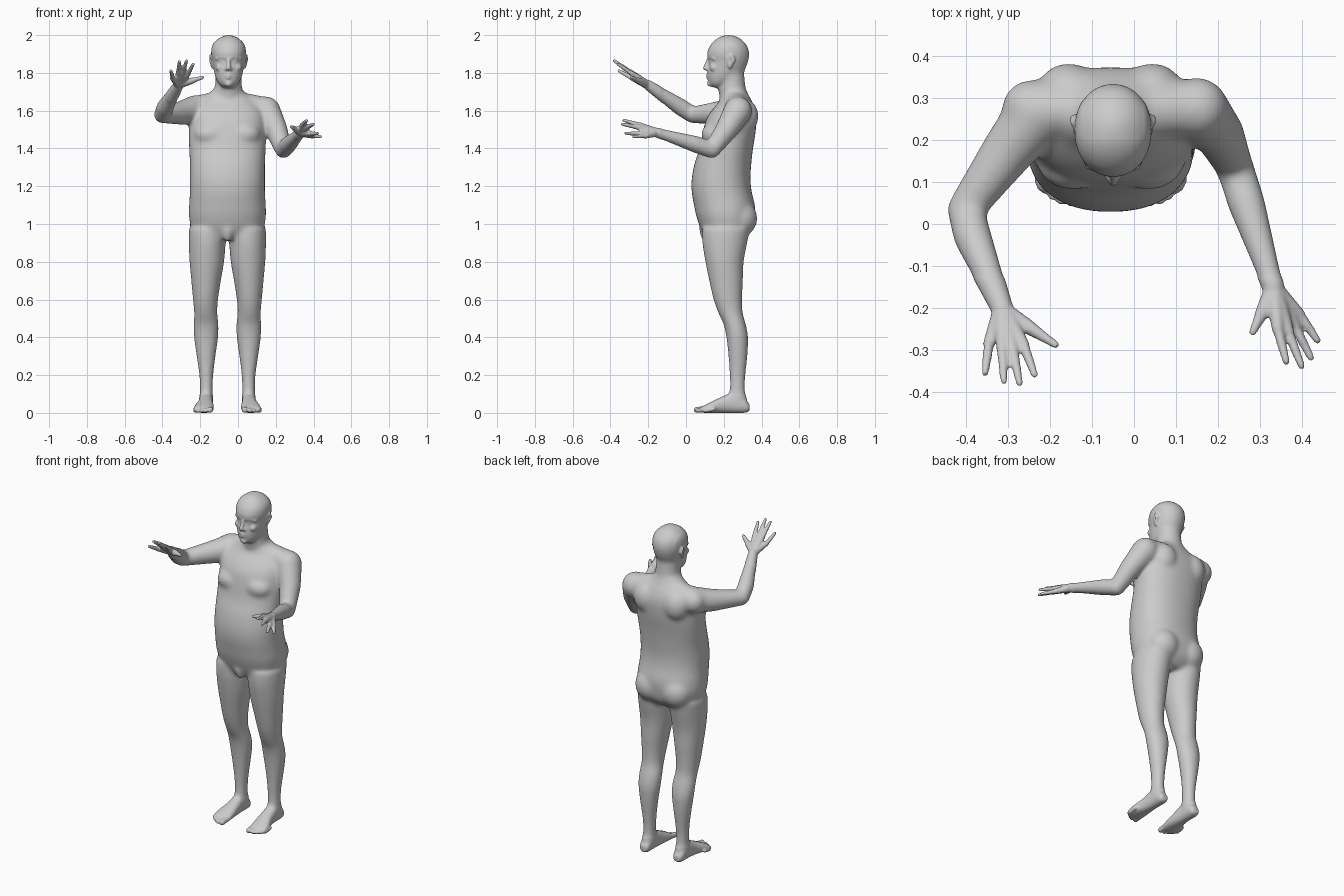
import bpy, bmesh, math
from mathutils import Vector, Matrix

MID = -0.056          # body's plane of symmetry
bm = bmesh.new()


def ball(c, r, scale=(1, 1, 1)):
    m = Matrix.Translation(c) @ Matrix.Diagonal((*scale, 1))
    bmesh.ops.create_uvsphere(bm, u_segments=20, v_segments=12, radius=r, matrix=m)


def chain(*pts):
    """Rounded, tapering limb through (x, y, z, radius) points."""
    for p in pts:
        ball(p[:3], p[3])
    for p, q in zip(pts, pts[1:]):
        a, b = Vector(p[:3]), Vector(q[:3])
        d = b - a
        m = Matrix.Translation((a + b) / 2) @ d.to_track_quat('Z', 'Y').to_matrix().to_4x4()
        bmesh.ops.create_cone(bm, cap_ends=True, segments=20, radius1=p[3], radius2=q[3],
                              depth=d.length, matrix=m)


def smooth_rows(rows, steps=4):
    """Catmull-Rom interpolation between rows of numbers."""
    out = []
    for i in range(len(rows) - 1):
        p0, p1, p2 = rows[max(i - 1, 0)], rows[i], rows[i + 1]
        p3 = rows[min(i + 2, len(rows) - 1)]
        for s in range(steps):
            t = s / steps
            out.append([0.5 * (2 * b + (c - a) * t + (2 * a - 5 * b + 4 * c - d) * t * t
                               + (3 * b - a - 3 * c + d) * t ** 3)
                        for a, b, c, d in zip(p0, p1, p2, p3)])
    return out + [list(rows[-1])]


def loft(rows, along='z', power=2.0, n=40):
    """Rows: position, centre x, half width, then low and high limit of the other axis."""
    rings = []
    for pos, cx, rx, lo, hi in smooth_rows(rows):
        ring = []
        for k in range(n):
            a = 2 * math.pi * k / n
            c, s = math.cos(a), math.sin(a)
            u = cx + rx * math.copysign(abs(c) ** (2 / power), c)
            v = (lo + hi) / 2 + (hi - lo) / 2 * math.copysign(abs(s) ** (2 / power), s)
            ring.append(bm.verts.new((u, v, pos) if along == 'z' else (u, pos, v)))
        rings.append(ring)
    faces = [bm.faces.new(rings[0][::-1]), bm.faces.new(rings[-1])]
    for a, b in zip(rings, rings[1:]):
        for k in range(n):
            j = (k + 1) % n
            faces.append(bm.faces.new((a[k], a[j], b[j], b[k])))
    bmesh.ops.recalc_face_normals(bm, faces=faces)


def hand(wrist, tips, thumb):
    """Palm and fingers fanning from the wrist to the given fingertips."""
    w = Vector(wrist)
    tips = [Vector(t) for t in tips]
    mean = sum(tips, Vector()) / 4
    for t in tips:
        k = w + 0.52 * (mean - w) + 0.68 * (t - mean)
        t = t + (k - t).normalized() * 0.007
        chain((*(w + 0.15 * (k - w)), 0.022), (*k, 0.0145))
        chain((*k, 0.0125), (*k.lerp(t, 0.5), 0.0115), (*t, 0.009))
    th = Vector(thumb)
    base = w.lerp(th, 0.5)
    chain((*w, 0.022), (*base, 0.018), (*base.lerp(th, 0.55), 0.0125), (*th, 0.0095))


# torso
loft([(z, MID, rx, f, b) for z, rx, f, b in [
    (.92, .11, .11, .30), (.97, .185, .08, .35), (1.04, .204, .055, .365),
    (1.10, .203, .042, .365), (1.17, .199, .03, .348), (1.24, .199, .03, .341),
    (1.32, .199, .045, .346), (1.40, .203, .072, .355), (1.48, .205, .088, .368),
    (1.55, .20, .105, .374), (1.60, .19, .135, .37), (1.65, .15, .175, .35),
    (1.69, .10, .19, .325), (1.72, .07, .19, .315)]], power=2.25)

# muscles of chest, back and seat
for s in (-1, 1):
    ball((MID + s * .09, .15, 1.475), .07, (1.25, 1, .9))
    ball((MID + s * .10, .305, 1.57), .08, (1, 1, 1.2))
    ball((MID + s * .088, .285, 1.03), .094, (1, 1, 1.05))
    chain((MID + s * .04, .265, 1.645, .06), (MID + s * .19, .275, 1.605, .07))
chain((MID, .098, .965, .03), (MID, .105, .93, .026))

# neck and head
chain((MID, .275, 1.62, .08), (-.05, .245, 1.70, .073), (-.05, .24, 1.80, .068))
loft([(z, -.05, rx, f, b) for z, rx, f, b in [
    (1.722, .03, .14, .20), (1.745, .053, .122, .24), (1.78, .07, .114, .285),
    (1.82, .079, .115, .314), (1.86, .086, .12, .33), (1.90, .092, .112, .336),
    (1.94, .088, .125, .327), (1.97, .07, .15, .303), (1.99, .043, .18, .275),
    (2.002, .012, .215, .24)]], power=2.1)

# nose, lips and chin, then brows, eyes, cheeks and ears
chain((-.05, .118, 1.87, .009), (-.05, .102, 1.825, .0125))
chain((-.068, .122, 1.788, .007), (-.05, .114, 1.79, .008), (-.032, .122, 1.788, .007))
chain((-.068, .124, 1.777, .006), (-.05, .115, 1.775, .009), (-.032, .124, 1.777, .006))
ball((-.05, .134, 1.744), .023)
for s in (-1, 1):
    ball((-.05 + s * .012, .115, 1.82), .010)
    chain((-.05 + s * .012, .122, 1.882, .010), (-.05 + s * .04, .133, 1.884, .010),
          (-.05 + s * .062, .15, 1.875, .010))
    ball((-.05 + s * .034, .139, 1.861), .014)
    ball((-.05 + s * .048, .148, 1.828), .022)
    chain((-.05 + s * .092, .242, 1.888, .011), (-.05 + s * .094, .252, 1.868, .010),
          (-.05 + s * .085, .232, 1.832, .009))
    chain((-.05 + s * .088, .222, 1.88, .008), (-.05 + s * .085, .224, 1.845, .008))

# legs and feet
leg = [(0.02, .057, .03, .22, .325), (.06, .057, .037, .22, .325), (.12, .056, .035, .23, .313),
       (.20, .056, .038, .23, .316), (.30, .057, .051, .224, .326), (.40, .057, .065, .213, .33),
       (.47, .057, .067, .198, .317), (.53, .059, .062, .17, .301), (.60, .060, .067, .145, .298),
       (.70, .057, .079, .122, .302), (.80, .053, .092, .102, .306), (.90, .051, .098, .086, .325),
       (.98, .049, .10, .085, .34)]
foot = [(.336, .057, .018, .012, .045), (.325, .057, .028, .004, .06), (.30, .058, .034, 0, .09),
        (.25, .058, .036, 0, .11), (.19, .060, .041, 0, .085), (.14, .066, .05, 0, .062),
        (.10, .070, .053, 0, .042), (.08, .070, .047, .003, .03)]
toes = [(.035, .04, .016), (.062, .045, .012), (.082, .056, .0115), (.10, .071, .011),
        (.115, .091, .011)]
for s in (1, -1):
    side = lambda x: x if s == 1 else 2 * MID - x
    loft([(r[0], side(r[1]), *r[2:]) for r in leg])
    loft([(r[0], side(r[1]), *r[2:]) for r in foot], along='y', power=2.3)
    for x, y, r in toes:
        chain((side(x), y + .055, .02, r), (side(x), y + r, r, r))

# raised arm
chain((-.225, .268, 1.605, .078), (-.30, .175, 1.588, .064), (-.402, .035, 1.577, .045),
      (-.385, -.03, 1.62, .047), (-.315, -.20, 1.735, .027))
hand((-.314, -.205, 1.737),
     [(-.235, -.365, 1.85), (-.272, -.385, 1.868), (-.31, -.38, 1.865), (-.356, -.362, 1.815)],
     (-.187, -.288, 1.776))

# lowered arm
chain((.15, .275, 1.60, .076), (.203, .215, 1.50, .061), (.24, .137, 1.392, .046),
      (.268, .05, 1.422, .046), (.332, -.15, 1.483, .027))
hand((.333, -.155, 1.485),
     [(.365, -.335, 1.55), (.402, -.345, 1.53), (.425, -.325, 1.48), (.441, -.283, 1.462)],
     (.283, -.258, 1.515))

# fuse the parts into one skin
rough = bpy.data.meshes.new("rough_body")
bm.to_mesh(rough)
bm.free()
body = bpy.data.objects.new("human_body", rough)
bpy.context.collection.objects.link(body)
fuse = body.modifiers.new("fuse", 'REMESH')
fuse.mode = 'VOXEL'
fuse.voxel_size = 0.005
fuse.use_smooth_shade = True
skin = bpy.data.meshes.new_from_object(
    body.evaluated_get(bpy.context.evaluated_depsgraph_get()))
body.modifiers.clear()
body.data = skin

# relax the large forms strongly, hands, face and feet gently
bm = bmesh.new()
bm.from_mesh(skin)


def fine(co):
    face = co.z > 1.73 and (co.y < .2 or abs(co.x + .05) > .075)
    return co.y < -.13 or co.z < .09 or face


large = [v for v in bm.verts if not fine(v.co)]
for verts, times in ((large, 45), (bm.verts[:], 4)):
    for _ in range(times):
        bmesh.ops.smooth_vert(bm, verts=verts, factor=0.5, use_axis_x=True,
                              use_axis_y=True, use_axis_z=True)
for f in bm.faces:
    f.smooth = True
bm.to_mesh(skin)
bm.free()
